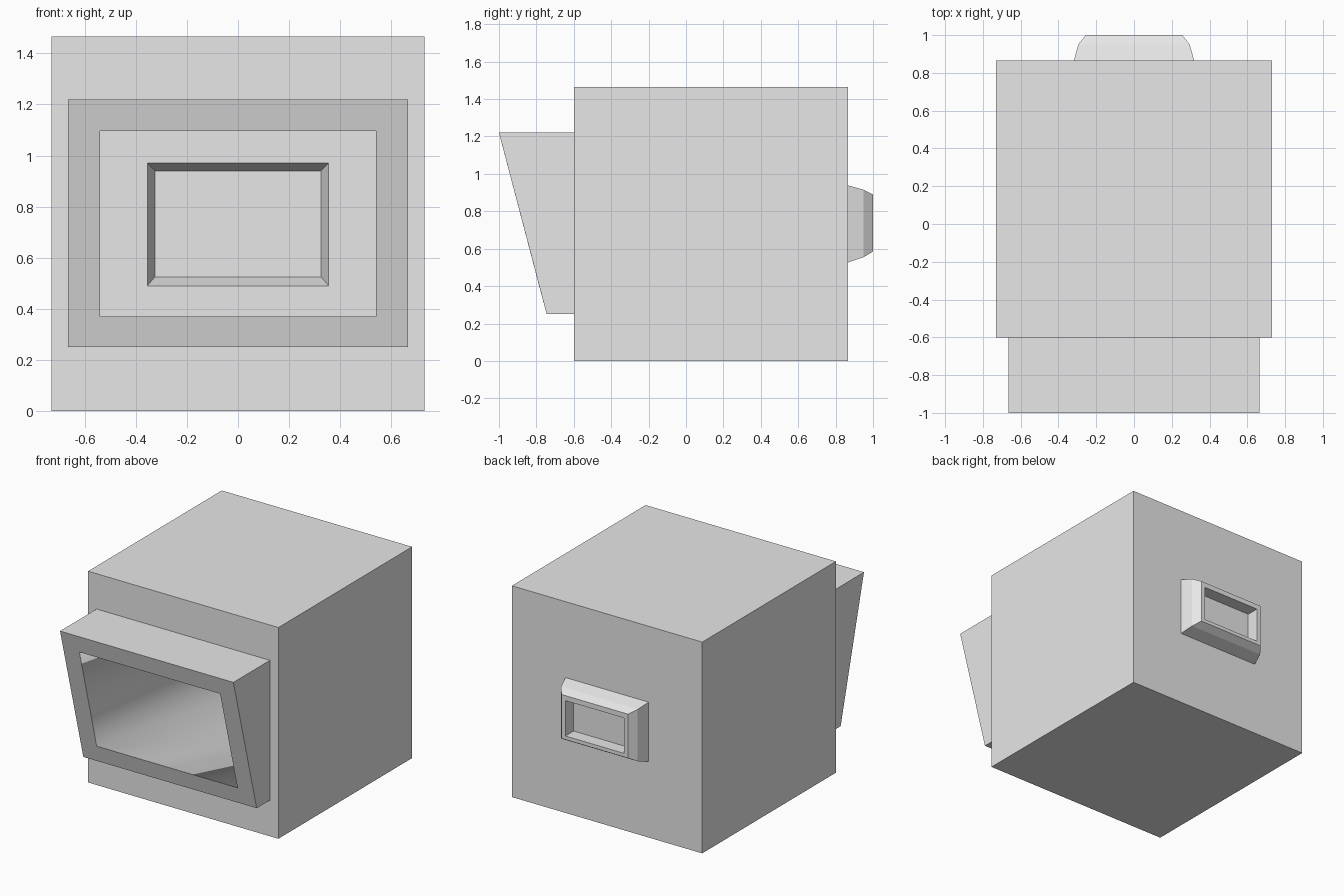
import bpy
import bmesh

cube = bpy.data.objects.get("Cube")
if cube:
    bpy.data.objects.remove(cube, do_unlink=True)

grey = bpy.data.materials.new("light_grey")
grey.use_nodes = True
grey.diffuse_color = (0.8, 0.8, 0.8, 1)
grey.node_tree.nodes["Principled BSDF"].inputs["Base Color"].default_value = (0.8, 0.8, 0.8, 1)


def ring_object(name, rings, smooth_span=None):
    """Bridge rectangles (half width, bottom z, top z, bottom y, top y) and cap both ends."""
    bm = bmesh.new()
    loops = []
    for w, z0, z1, y0, y1 in rings:
        corners = ((-w, y0, z0), (w, y0, z0), (w, y1, z1), (-w, y1, z1))
        loops.append([bm.verts.new(c) for c in corners])
    for i, (a, b) in enumerate(zip(loops, loops[1:])):
        for k in range(4):
            n = (k + 1) % 4
            face = bm.faces.new((a[k], a[n], b[n], b[k]))
            face.smooth = i == smooth_span
    bm.faces.new(loops[0])
    bm.faces.new(loops[-1])
    bmesh.ops.recalc_face_normals(bm, faces=bm.faces)
    # only edges inside the smooth span stay soft
    for e in bm.edges:
        e.smooth = all(f.smooth for f in e.link_faces)
    mesh = bpy.data.meshes.new(name)
    bm.to_mesh(mesh)
    bm.free()
    mesh.materials.append(grey)
    obj = bpy.data.objects.new(name, mesh)
    bpy.context.collection.objects.link(obj)
    return obj


# Box housing, slanted hood, and the hollow inside that widens to the rear
ring_object("housing_with_hood", [
    (0.73, 0, 1.465, 0.865, 0.865),
    (0.73, 0, 1.465, -0.6, -0.6),
    (0.665, 0.25, 1.22, -0.6, -0.6),
    (0.665, 0.25, 1.22, -0.745, -1),
    (0.54, 0.37, 1.095, -0.777, -0.967),
    (0.64, 0.09, 1.37, 0.77, 0.77),
    (0.355, 0.49, 0.97, 0.77, 0.77),
    (0.325, 0.525, 0.94, 0.855, 0.855),
], smooth_span=4)

# Chamfered rear socket with a rectangular recess
ring_object("rear_socket", [
    (0.32, 0.525, 0.94, 0.86, 0.86),
    (0.295, 0.555, 0.915, 0.95, 0.95),
    (0.255, 0.585, 0.89, 1, 1),
    (0.225, 0.61, 0.855, 1, 1),
    (0.225, 0.61, 0.855, 0.91, 0.91),
])
